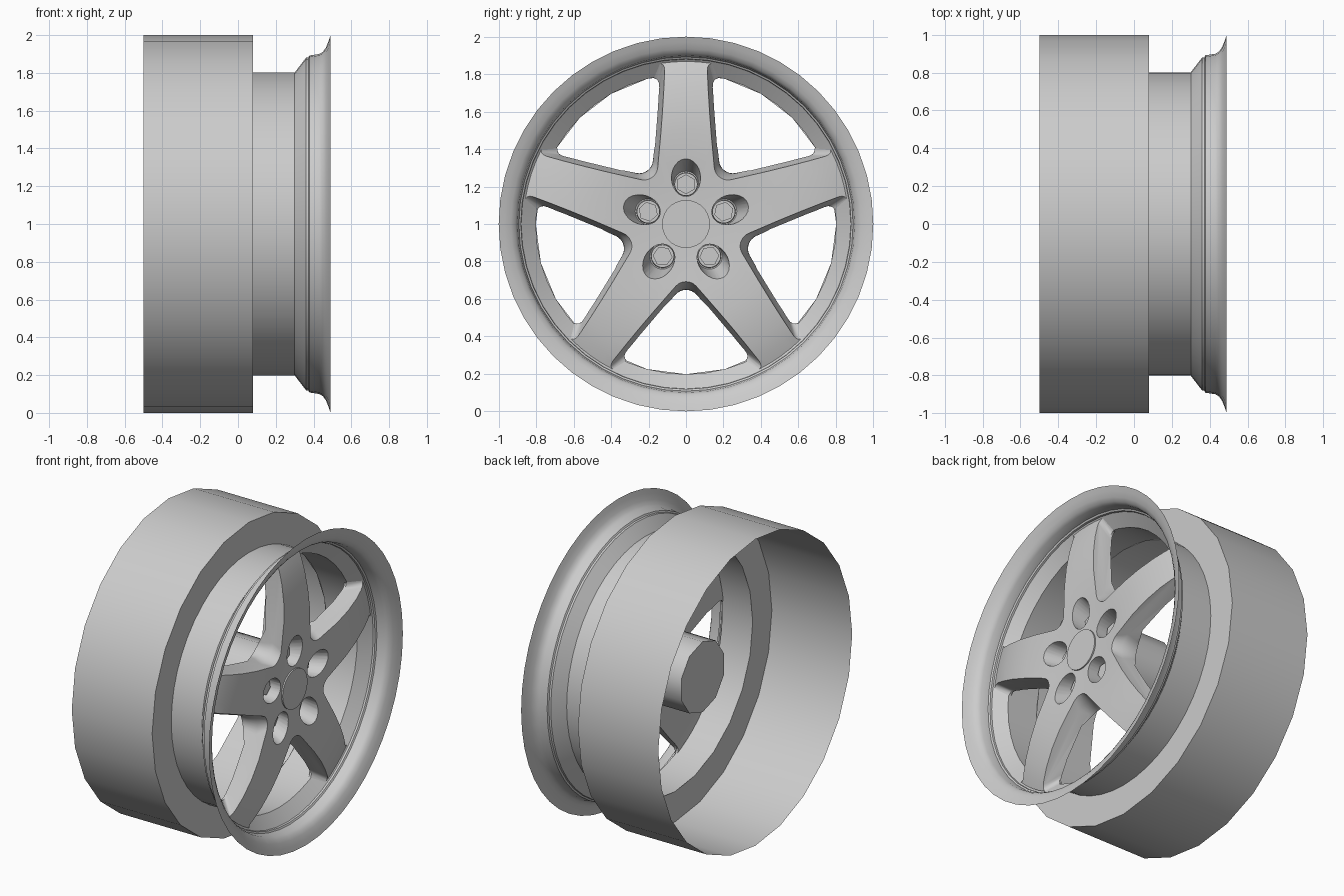
import bpy, bmesh, math
from mathutils import Matrix, Vector

if "Cube" in bpy.data.objects:
    bpy.data.objects.remove(bpy.data.objects["Cube"])

grey = bpy.data.materials.new("wheel_grey")
grey.use_nodes = True
GREY = (0.6, 0.6, 0.6, 1)
grey.diffuse_color = GREY
grey.node_tree.nodes["Principled BSDF"].inputs["Base Color"].default_value = GREY

CENTRE = Vector((0, 0, 1))
SPOKES = 5
STEP = math.tau / SPOKES


def finish(name, bm):
    bmesh.ops.recalc_face_normals(bm, faces=bm.faces)
    mesh = bpy.data.meshes.new(name)
    bm.to_mesh(mesh)
    bm.free()
    mesh.materials.append(grey)
    ob = bpy.data.objects.new(name, mesh)
    bpy.context.collection.objects.link(ob)
    return ob


def smooth(ob, angle=30):
    bpy.ops.object.select_all(action='DESELECT')
    ob.select_set(True)
    bpy.context.view_layer.objects.active = ob
    bpy.ops.object.shade_smooth_by_angle(angle=math.radians(angle))


def lathe(name, profile, sides):
    """Spin (x, radius) points about the axle."""
    bm = bmesh.new()
    verts = [bm.verts.new((x, 0, 1 + r)) for x, r in profile]
    edges = [bm.edges.new(pair) for pair in zip(verts, verts[1:])]
    bmesh.ops.spin(bm, geom=verts + edges, cent=CENTRE, axis=(1, 0, 0),
                   angle=math.tau, steps=sides, use_merge=True)
    bmesh.ops.remove_doubles(bm, verts=bm.verts, dist=0.0005)
    return finish(name, bm)


def loft(bm, rings):
    """Join matching rings of points into a capped solid."""
    loops = [[bm.verts.new(p) for p in ring] for ring in rings]
    n = len(loops[0])
    for a, b in zip(loops, loops[1:]):
        for i in range(n):
            j = (i + 1) % n
            bm.faces.new((a[i], a[j], b[j], b[i]))
    bm.faces.new(loops[0])
    bm.faces.new(loops[-1])


def place(x, u, v, turn):
    """Point at u outward and v sideways on a spoke turned from the top."""
    return CENTRE + Matrix.Rotation(turn, 3, 'X') @ Vector((x, v, u))


def circle(x, u, ru, rv, turn, n):
    return [place(x, u + ru * math.cos(math.tau * i / n),
                  rv * math.sin(math.tau * i / n), turn) for i in range(n)]


# Rim: wide coarse rear barrel, narrower front barrel and a flared lip
smooth(lathe("rear_barrel", [(-0.5, 1), (0.08, 1), (0.08, 0.802)], 24))
smooth(lathe("front_barrel", [(0.08, 0.802), (0.3, 0.802)], 48))
smooth(lathe("rim_lip", [(0.3, 0.802), (0.36, 0.88), (0.372, 0.882), (0.378, 0.892),
                         (0.43, 0.9), (0.45, 0.912), (0.466, 0.935),
                         (0.48, 0.97), (0.49, 1)], 48))

# Domed disc, thin under the spokes, from which windows and nut pockets are cut
spokes = lathe("spokes", [(0.4, 0), (0.405, 0.2), (0.418, 0.35), (0.425, 0.5), (0.418, 0.62),
                          (0.4, 0.73), (0.379, 0.81), (0.357, 0.868), (0.299, 0.795),
                          (0.285, 0.795), (0.305, 0.65), (0.31, 0.45), (0.24, 0.31),
                          (0.24, 0)], 80)


def window_ring(x, tip, radius, rim):
    """Wedge outline with a rounded inner corner and flared outer corners."""
    half = math.radians(40.8)
    flare = 0.06
    # inner corner arc
    centre = tip + radius
    start = math.pi / 2 + half
    sweep = math.pi - 2 * half
    inner = [(centre + radius * math.cos(start + sweep * i / 8),
              radius * math.sin(start + sweep * i / 8)) for i in range(9)]
    # outer corner blended from the straight side into the rim arc
    apex = centre - radius / math.sin(half)
    side = Vector((math.cos(half), math.sin(half)))
    length = math.sqrt(rim ** 2 - (apex * side.y) ** 2) - apex * side.x
    corner = Vector((apex, 0)) + side * length
    edge = math.atan2(corner.y, corner.x) - flare / rim
    before = corner - side * flare
    after = Vector((math.cos(edge), math.sin(edge))) * rim
    blend = [before * (1 - t) ** 2 + corner * 2 * t * (1 - t) + after * t ** 2
             for t in (0, 0.2, 0.4, 0.6, 0.8, 1)]
    arc = [(rim * math.cos(edge * i / 6), rim * math.sin(edge * i / 6)) for i in range(-5, 6)]
    lower = [(p.x, -p.y) for p in blend]
    upper = [(p.x, p.y) for p in reversed(blend)]
    return [(x, u, v) for u, v in inner + lower + arc + upper]


# Cutters for the five windows and five slanted pockets
bm = bmesh.new()
for k in range(SPOKES):
    turn = (k + 0.5) * STEP
    rings = [window_ring(0.1, 0.36, 0.06, 0.8), window_ring(0.3, 0.35, 0.075, 0.8),
             window_ring(0.36, 0.335, 0.1, 0.88), window_ring(0.46, 0.285, 0.05, 0.95)]
    loft(bm, [[place(*p, turn) for p in ring] for ring in rings])
windows = finish("window_cutter", bm)

bm = bmesh.new()
for k in range(SPOKES):
    loft(bm, [circle(0.27, 0.214, 0.068, 0.068, k * STEP, 24),
              circle(0.44, 0.253, 0.105, 0.08, k * STEP, 24)])
pockets = finish("pocket_cutter", bm)

for cutter in (windows, pockets):
    cutter.hide_render = True
    mod = spokes.modifiers.new("cut", 'BOOLEAN')
    mod.operation = 'DIFFERENCE'
    mod.solver = 'EXACT'
    mod.object = cutter
bpy.context.view_layer.update()
cut = bpy.data.meshes.new_from_object(spokes.evaluated_get(bpy.context.evaluated_depsgraph_get()))
spokes.modifiers.clear()
spokes.data = cut
for cutter in (windows, pockets):
    bpy.data.objects.remove(cutter)
smooth(spokes, 28)

# Axle hub behind the spokes and the cap in front
smooth(lathe("axle_hub", [(-0.12, 0), (-0.12, 0.23), (0.25, 0.23), (0.25, 0)], 10), 40)
smooth(lathe("centre_cap", [(0.39, 0), (0.39, 0.128), (0.412, 0.128), (0.412, 0)], 40))

# Wheel nuts: round flange with a hexagonal head
for k in range(SPOKES):
    bm = bmesh.new()
    turn = k * STEP
    loft(bm, [circle(0.26, 0.212, 0.064, 0.064, turn, 20),
              circle(0.31, 0.212, 0.061, 0.061, turn, 20)])
    loft(bm, [circle(0.3, 0.212, 0.053, 0.053, turn, 6),
              circle(0.34, 0.212, 0.053, 0.053, turn, 6)])
    smooth(finish(f"wheel_nut_{k + 1}", bm))
